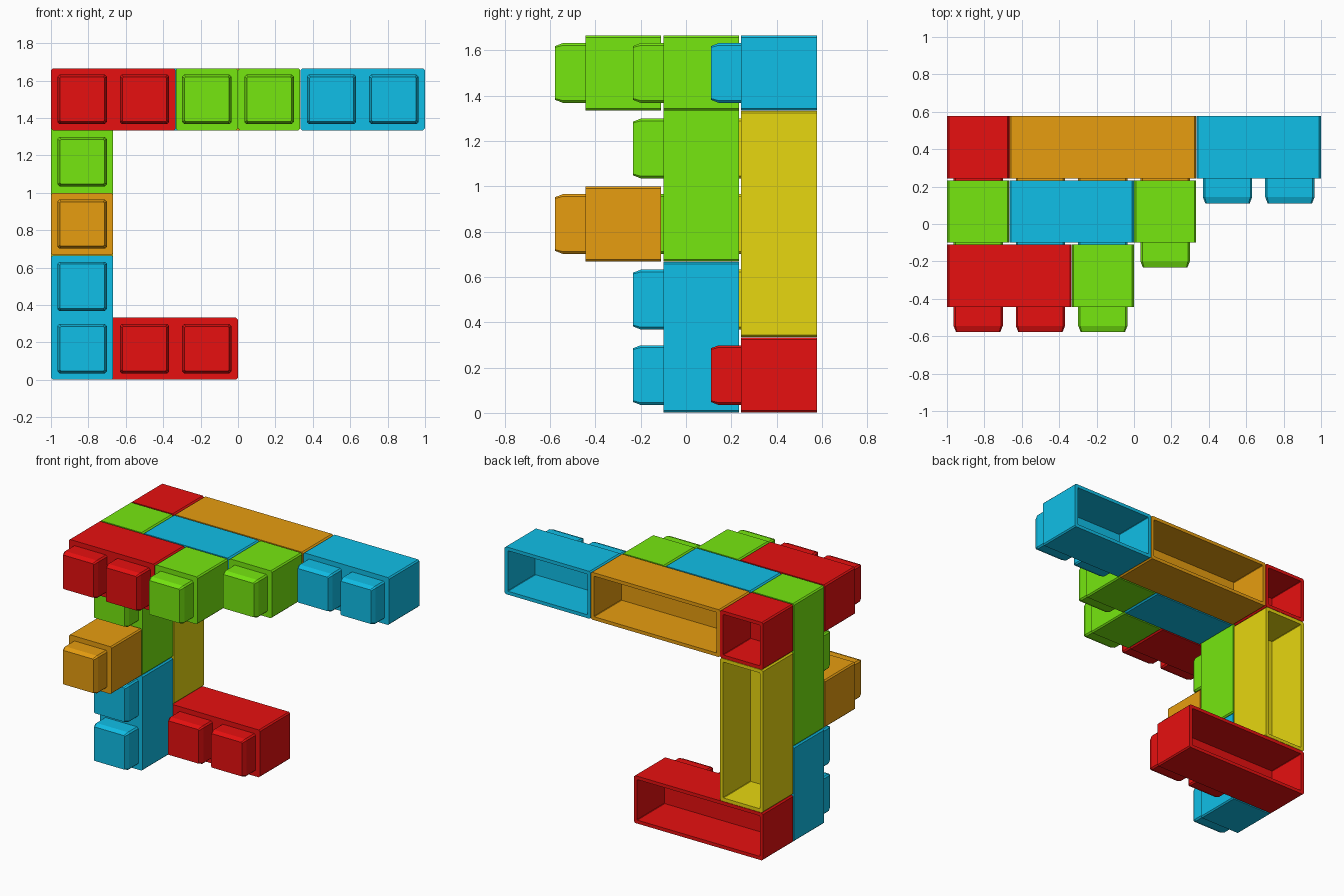
import bpy, bmesh

if "Cube" in bpy.data.objects:
    bpy.data.objects.remove(bpy.data.objects["Cube"])

U = 1 / 3            # block unit
STUD = 0.1333        # stud length
PITCH = 0.3437       # distance between layers
Y_BACK = 0.577       # open rear face of the back layer
WALL = 0.025

COLOURS = {
    "red": (0.8, 0.005, 0.005, 1), "orange": (0.8, 0.34, 0.005, 1),
    "yellow": (0.8, 0.68, 0.005, 1), "green": (0.18, 0.8, 0.005, 1),
    "blue": (0.005, 0.52, 0.8, 1),
}
MATS = {}
for name, col in COLOURS.items():
    MATS[name] = bpy.data.materials.new(name)
    MATS[name].diffuse_color = col


def ring(bm, x0, x1, z0, z1, y, inset, c):
    """Rectangle in the xz plane with clipped corners."""
    x0, x1, z0, z1 = x0 + inset, x1 - inset, z0 + inset, z1 - inset
    pts = [(x0 + c, z0), (x1 - c, z0), (x1, z0 + c), (x1, z1 - c),
           (x1 - c, z1), (x0 + c, z1), (x0, z1 - c), (x0, z0 + c)]
    return [bm.verts.new((x, y, z)) for x, z in pts]


def loft(bm, rings):
    """Closed shell through a chain of rings."""
    for a, b in zip(rings, rings[1:]):
        for i in range(8):
            j = (i + 1) % 8
            bm.faces.new((a[i], a[j], b[j], b[i]))
    bm.faces.new(rings[0])
    bm.faces.new(rings[-1])


def brick(name, colour, layer, col, row, w=1, h=1):
    """Hollow brick, open to the rear, one square stud per unit in front."""
    x0, z0 = -1 + col * U, row * U
    box = (x0, x0 + w * U, z0, z0 + h * U)
    back = Y_BACK - layer * PITCH
    front = back - U
    bm = bmesh.new()
    # body shell
    loft(bm, [ring(bm, *box, front, 0.001, 0.009),
              ring(bm, *box, back, 0.001, 0.009),
              ring(bm, *box, back, WALL, 0.003),
              ring(bm, *box, front + 0.03, WALL, 0.003)])
    # studs
    for i in range(w):
        for k in range(h):
            sx, sz = x0 + i * U, z0 + k * U
            cell = (sx, sx + U, sz, sz + U)
            loft(bm, [ring(bm, *cell, front, 0.035, 0.01),
                      ring(bm, *cell, front - STUD + 0.033, 0.035, 0.01),
                      ring(bm, *cell, front - STUD, 0.048, 0.006)])
    bmesh.ops.recalc_face_normals(bm, faces=bm.faces)
    mesh = bpy.data.meshes.new(name)
    bm.to_mesh(mesh)
    bm.free()
    mesh.materials.append(MATS[colour])
    bpy.context.collection.objects.link(bpy.data.objects.new(name, mesh))


# back layer
brick("back_foot", "red", 0, 0, 0, w=3)
brick("back_post", "yellow", 0, 0, 1, h=3)
brick("back_corner", "red", 0, 0, 4)
brick("back_beam", "orange", 0, 1, 4, w=3)
brick("back_beam_end", "blue", 0, 4, 4, w=2)
# middle layer
brick("middle_lower_post", "blue", 1, 0, 0, h=2)
brick("middle_upper_post", "green", 1, 0, 2, h=3)
brick("middle_beam", "blue", 1, 1, 4, w=2)
brick("middle_beam_end", "green", 1, 3, 4)
# front layer
brick("front_post_block", "orange", 2, 0, 2)
brick("front_beam", "red", 2, 0, 4, w=2)
brick("front_beam_end", "green", 2, 2, 4)

for m in bpy.data.materials:
    if m.users and not m.is_grease_pencil:
        m.use_nodes = True
        m.node_tree.nodes["Principled BSDF"].inputs["Base Color"].default_value = m.diffuse_color
